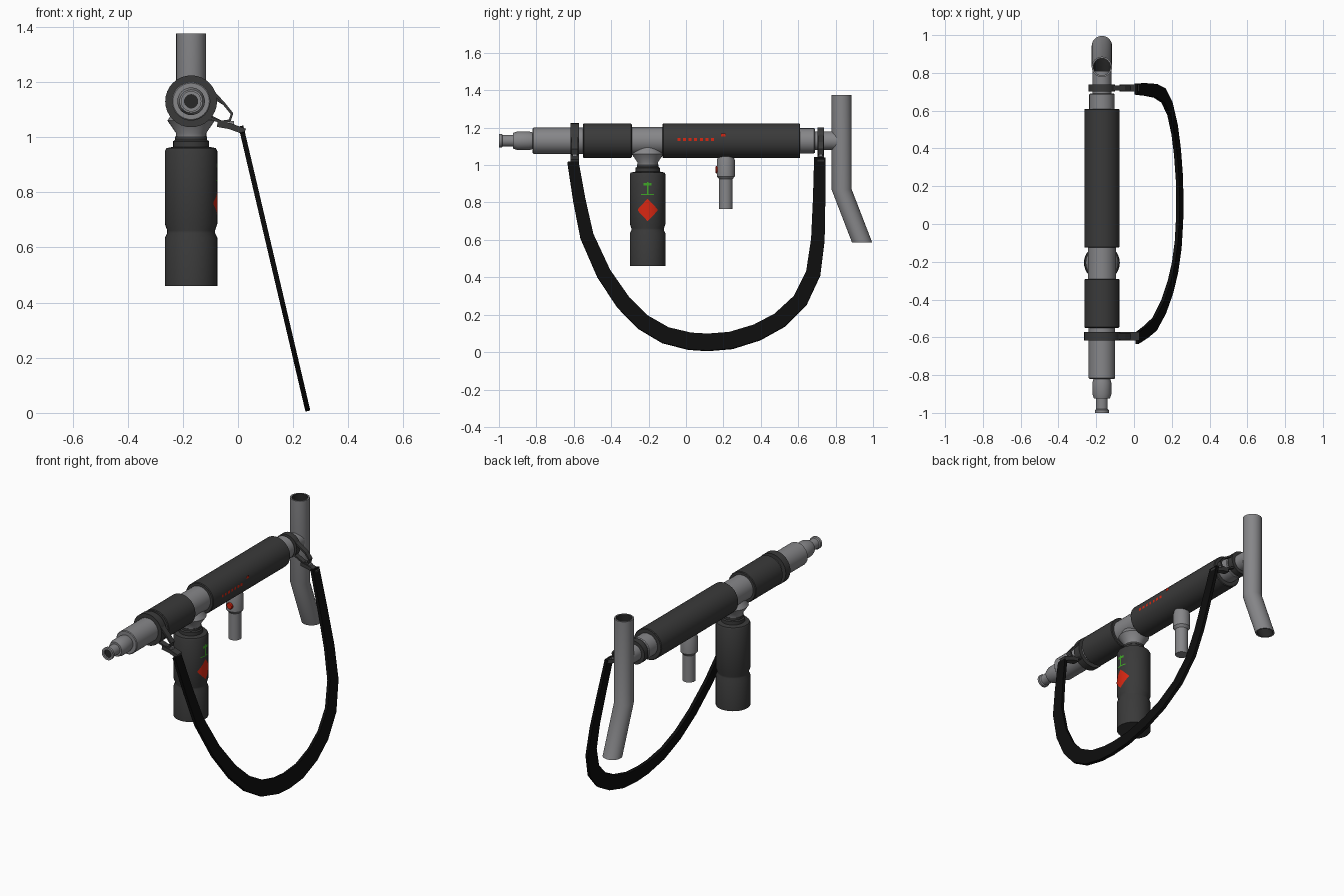
import bpy, bmesh, math
from mathutils import Vector

if "Cube" in bpy.data.objects:
    bpy.data.objects.remove(bpy.data.objects["Cube"])

CX, CZ = -0.17, 1.13      # main axis, running along y


def material(name, rgb):
    m = bpy.data.materials.new(name)
    m.use_nodes = True
    m.diffuse_color = (*rgb, 1)
    b = m.node_tree.nodes["Principled BSDF"]
    b.inputs["Base Color"].default_value = (*rgb, 1)
    b.inputs["Roughness"].default_value = 0.6
    return m


METAL = material("grey metal", (0.24, 0.24, 0.25))
RUBBER = material("dark rubber", (0.042, 0.042, 0.042))
BORE = material("bore black", (0.02, 0.02, 0.02))
WEB = material("black webbing", (0.004, 0.004, 0.004))
RED = material("red", (0.68, 0.02, 0.006))
GREEN = material("green", (0.05, 0.38, 0.02))


def finish(name, bm, mat, smooth=True):
    bmesh.ops.remove_doubles(bm, verts=bm.verts, dist=1e-5)
    bmesh.ops.recalc_face_normals(bm, faces=bm.faces)
    me = bpy.data.meshes.new(name)
    bm.to_mesh(me)
    bm.free()
    me.materials.append(mat)
    ob = bpy.data.objects.new(name, me)
    bpy.context.collection.objects.link(ob)
    if smooth:
        bpy.ops.object.select_all(action="DESELECT")
        ob.select_set(True)
        bpy.context.view_layer.objects.active = ob
        bpy.ops.object.shade_smooth_by_angle(angle=math.radians(35))
    return ob


def lathe(name, profile, mat, along="y", centre=(CX, 0, CZ), segs=32):
    """Rings of (radius, position[, y shift]) along y or z."""
    bm = bmesh.new()
    rings = []
    for r, p, *shift in profile:
        dy = shift[0] if shift else 0
        ring = []
        for i in range(segs):
            a = math.tau * i / segs
            u, v = r * math.cos(a), r * math.sin(a)
            co = Vector((u, p, v)) if along == "y" else Vector((u, v + dy, p))
            ring.append(bm.verts.new(co + Vector(centre)))
        rings.append(ring)
    for a, b in zip(rings, rings[1:]):
        for i in range(segs):
            j = (i + 1) % segs
            bm.faces.new((a[i], a[j], b[j], b[i]))
    bmesh.ops.remove_doubles(bm, verts=bm.verts, dist=1e-6)
    return finish(name, bm, mat)


def solid(name, profile, mat, **kw):
    return lathe(name, [(0, profile[0][1])] + profile + [(0, profile[-1][1])], mat, **kw)


def ribbon(name, points, axis, along_axis, across, mat, smooth=False):
    """Sweep a rectangle; along_axis is its size on axis, across its other side."""
    bm = bmesh.new()
    pts, n, rings = [Vector(p) for p in points], Vector(axis).normalized(), []
    for i, p in enumerate(pts):
        t = pts[min(i + 1, len(pts) - 1)] - pts[max(i - 1, 0)]
        s = t.cross(n).normalized()
        w = across(i / (len(pts) - 1)) if callable(across) else across
        rings.append([bm.verts.new(p + n * along_axis * a / 2 + s * w * b / 2)
                      for a, b in ((1, 1), (-1, 1), (-1, -1), (1, -1))])
    for a, b in zip(rings, rings[1:]):
        for i in range(4):
            j = (i + 1) % 4
            bm.faces.new((a[i], a[j], b[j], b[i]))
    bm.faces.new(rings[0])
    bm.faces.new(rings[-1])
    return finish(name, bm, mat, smooth)


def box(name, centre, size, mat):
    bm = bmesh.new()
    bmesh.ops.create_cube(bm, size=1)
    bmesh.ops.scale(bm, vec=size, verts=bm.verts)
    bmesh.ops.translate(bm, vec=centre, verts=bm.verts)
    return finish(name, bm, mat, False)


def curved_mark(name, radius, centre, half_w, half_h, mat, upright=True, shape=lambda u: 1):
    """Thin mark wrapped on the +x side of a vertical or a lengthwise cylinder."""
    bm = bmesh.new()
    rows, n = [], 12
    for i in range(n + 1):
        u = 2 * i / n - 1
        a = u * half_w / radius
        x, s = radius * math.cos(a), radius * math.sin(a)
        rows.append([bm.verts.new(Vector(centre) + Vector((x, s, h) if upright else (x, h, s)))
                     for h in (-half_h * shape(u), half_h * shape(u))])
    for a, b in zip(rows, rows[1:]):
        bm.faces.new((a[0], b[0], b[1], a[1]))
    return finish(name, bm, mat)


# Nozzle and barrel
lathe("nozzle", [(0.024, -0.9), (0.024, -1), (0.037, -1), (0.037, -0.985), (0.031, -0.98),
                 (0.031, -0.925), (0.042, -0.925), (0.05, -0.9), (0.05, -0.84), (0.042, -0.81)], METAL)
solid("nozzle_bore", [(0.0245, -0.99), (0.0245, -0.9)], BORE)
solid("front_barrel", [(0.066, -0.82), (0.07, -0.816), (0.07, -0.54)], METAL)
solid("front_sleeve", [(0.088, -0.55), (0.092, -0.546), (0.092, -0.294), (0.088, -0.29)], RUBBER)
solid("middle_barrel", [(0.074, -0.3), (0.074, -0.11)], METAL)
solid("rear_sleeve", [(0.089, -0.125), (0.093, -0.121), (0.093, 0.606), (0.089, 0.61)], RUBBER)
solid("rear_barrel", [(0.067, 0.6), (0.067, 0.685), (0.063, 0.69), (0.05, 0.69), (0.05, 0.81)], METAL)

# Bent vertical tube at the back, open at both ends
R = 0.054
lathe("rear_tube", [(R - 0.009, 1.375), (R, 1.375), (R, 0.87), (R, 0.585, 0.11), (R - 0.009, 0.585, 0.11)],
      METAL, along="z", centre=(CX, 0.832, 0))
lathe("rear_tube_lining", [(R - 0.009, 1.375), (R - 0.009, 0.87), (R - 0.009, 0.585, 0.11)],
      BORE, along="z", centre=(CX, 0.832, 0))

# Canister hanging below the barrel
can = (CX, -0.205, 0)
lathe("canister_socket", [(0.055, 0.99), (0.055, 1.015), (0.086, 1.06), (0.06, 1.1)], METAL, along="z", centre=can)
solid("canister", [(0.095, 0.46), (0.095, 0.635), (0.087, 0.652), (0.087, 0.662), (0.095, 0.685),
                   (0.095, 0.95), (0.09, 0.96), (0.065, 0.965), (0.065, 0.985), (0.058, 0.99),
                   (0.058, 1.003)], RUBBER, along="z", centre=can)
curved_mark("red_diamond", 0.0965, (CX, -0.205, 0.76), 0.056, 0.06, RED, shape=lambda u: 1 - 0.95 * abs(u))
for k, (z, w, h) in enumerate(((0.897, 0.022, 0.007), (0.878, 0.004, 0.032), (0.842, 0.036, 0.003))):
    curved_mark(f"green_mark_{k + 1}", 0.0965, (CX, -0.205, z), w, h, GREEN)

# Plain red marks on the rear sleeve
for k in range(7):
    curved_mark(f"red_dash_{k + 1}", 0.0945, (CX, -0.038 + k * 0.03, CZ + 0.007), 0.008, 0.008, RED, upright=False)
curved_mark("red_dot", 0.0945, (CX, 0.2, CZ + 0.03), 0.008, 0.012, RED, upright=False)

# Small grip under the rear sleeve, with its button
grip = (CX, 0.213, 0)
solid("small_grip", [(0.036, 0.765), (0.036, 0.925), (0.048, 0.94), (0.048, 1.025), (0.04, 1.05)],
      METAL, along="z", centre=grip)
solid("grip_button", [(0.016, -0.055), (0.02, -0.05), (0.02, -0.03)], RED,
      centre=(CX, 0.213, 0.975), segs=20)

# Carrying strap: a flat band lying in one tilted plane
path = [(-0.605, 1.02), (-0.57, 0.81), (-0.53, 0.62), (-0.44, 0.42), (-0.335, 0.265), (-0.23, 0.16),
        (-0.11, 0.09), (0.02, 0.058), (0.115, 0.052), (0.24, 0.062), (0.38, 0.105), (0.5, 0.17),
        (0.61, 0.275), (0.68, 0.42), (0.705, 0.6), (0.712, 0.82), (0.715, 1.04)]
ribbon("carrying_strap", [(0.255 - 0.235 * z, y, z) for y, z in path], (1, 0, 0.235), 0.018,
       lambda f: 0.06 + 0.033 * math.sin(math.pi * f), WEB)

# Clamp bands around the barrel, each with a loop and a buckle for the strap
for side, y, r, w in (("front", -0.595, 0.082, 0.044), ("rear", 0.72, 0.058, 0.036)):
    lathe(f"{side}_clamp_band", [(r - 0.014, y - w / 2), (r + 0.012, y - w / 2), (r + 0.012, y + w / 2),
                                 (r - 0.014, y + w / 2), (r - 0.014, y - w / 2)], RUBBER)
    loop = [(CX + r * math.cos(a), y, CZ + r * math.sin(a)) for a in (1.1, 0.7)]
    loop += [(-0.05, y, 1.12), (-0.022, y, 1.085), (-0.03, y, 1.06), (-0.06, y, 1.055),
             (CX + r * 0.7, y, CZ - r * 0.7)]
    ribbon(f"{side}_clamp_loop", loop, (0, 1, 0), w * 0.8, 0.01, RUBBER)
    ribbon(f"{side}_buckle", [(-0.075, y, 1.048), (-0.03, y, 1.04), (0.025, y, 1.02)],
           (0, 1, 0), w, 0.022, RUBBER)
    box(f"{side}_buckle_pin", (-0.025, y, 1.052), (0.02, w * 0.5, 0.014), METAL)
